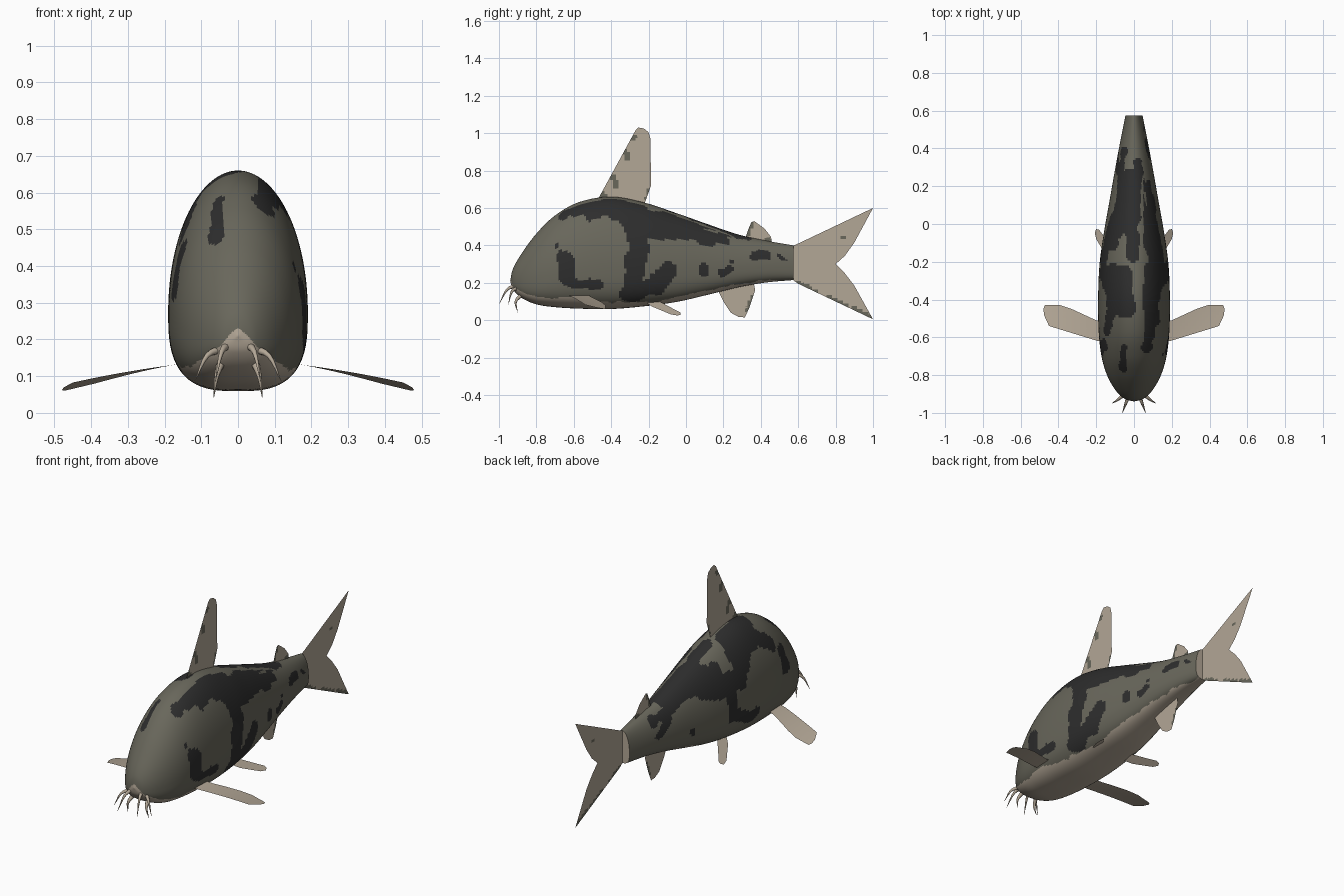
import bpy, bmesh, math
from mathutils import Vector, noise

if "Cube" in bpy.data.objects:
    bpy.data.objects.remove(bpy.data.objects["Cube"])


def material(name, rgb):
    m = bpy.data.materials.new(name)
    m.diffuse_color = (*rgb, 1)
    m.use_nodes = True
    m.node_tree.nodes["Principled BSDF"].inputs["Base Color"].default_value = m.diffuse_color
    return m


MATS = [material("olive_skin", (0.14, 0.135, 0.105)),
        material("dark_patch", (0.026, 0.026, 0.026)),
        material("tan_belly", (0.45, 0.385, 0.305))]
OLIVE, DARK, TAN = range(3)


def finish(bm, name):
    me = bpy.data.meshes.new(name)
    bm.to_mesh(me)
    bm.free()
    for m in MATS:
        me.materials.append(m)
    ob = bpy.data.objects.new(name, me)
    bpy.context.collection.objects.link(ob)
    return ob


def inside(p, strokes):
    """True when the 2D point lies in any brush stroke (path points, radius)."""
    for path, r in strokes:
        pts = [Vector(q) for q in path]
        for a, b in zip(pts, pts[1:] or pts):
            d = b - a
            t = max(0, min(1, (p - a).dot(d) / max(d.length_squared, 1e-9)))
            if (a + d * t - p).length < r:
                return True
    return False


# Brush strokes for the skin pattern: flanks in (y, z), back in (x, y)
RIGHT = [([(-.60, .59), (-.42, .615), (-.25, .60)], .028),
         ([(-.38, .60), (-.29, .56), (-.25, .46)], .065),
         ([(-.25, .50), (-.27, .32), (-.28, .17)], .055),
         ([(-.30, .15), (-.16, .18), (-.10, .27)], .05),
         ([(-.20, .56), (-.02, .50), (.13, .43)], .035),
         ([(-.1, .57), (.1, .51), (.44, .425)], .022),
         ([(-.65, .32), (-.63, .23)], .045), ([(-.63, .20), (-.47, .18)], .025),
         ([(.10, .26)], .03), ([(.19, .255), (.24, .265)], .018),
         ([(.37, .34), (.43, .34)], .024), ([(.52, .35), (.58, .35)], .033),
         ([(.25, .30)], .014), ([(-.69, .40)], .012)]
LEFT = [([(-.34, .62), (-.48, .56), (-.56, .50)], .04),
        ([(-.64, .44), (-.66, .34)], .035),
        ([(-.25, .42), (-.12, .42), (.0, .45)], .06),
        ([(-.16, .40), (-.18, .24), (-.36, .18)], .04),
        ([(-.05, .52), (.15, .46), (.32, .42)], .04),
        ([(.28, .38), (.36, .32)], .025), ([(.12, .25)], .02)]
BACK = [([(-.03, .22), (-.03, .04)], .07), ([(-.01, .04), (-.01, -.17)], .035),
        ([(-.09, .08), (-.12, -.1)], .035), ([(-.09, -.29), (-.07, -.41)], .08),
        ([(.09, .2), (.13, .0), (.13, -.27)], .03),
        ([(.11, -.3), (.09, -.4), (.10, -.52)], .025),
        ([(.07, -.64)], .037), ([(-.05, -.66), (-.05, -.76)], .02),
        ([(-.06, .38)], .026), ([(.025, .33), (.03, .27)], .022)]

# Body stations: y, half width, bottom z, top z
STATIONS = [(-.94, 0, .21, .21), (-.925, .05, .165, .275), (-.88, .098, .12, .355),
            (-.80, .143, .085, .463), (-.70, .172, .07, .56), (-.57, .187, .062, .632),
            (-.40, .19, .06, .66), (-.22, .183, .075, .628), (-.05, .16, .098, .572),
            (.12, .13, .137, .512), (.28, .102, .176, .458), (.43, .074, .202, .425),
            (.575, .045, .215, .40)]


def smooth_path(rows, steps):
    rows = [Vector(r) for r in rows]
    ext = [rows[0] * 2 - rows[1]] + rows + [rows[-1] * 2 - rows[-2]]
    out = []
    for a, b, c, d in zip(ext, ext[1:], ext[2:], ext[3:]):
        for k in range(steps):
            t = k / steps
            out.append(.5 * (2 * b + (c - a) * t + (2 * a - 5 * b + 4 * c - d) * t * t
                             + (3 * b - a - 3 * c + d) * t ** 3))
    return out + [rows[-1]]


def belly_line(x, y):
    """Height below which the skin is pale."""
    pts = [(-1, .125), (-.6, .12), (-.4, .095), (-.15, .10), (.0, .135), (.15, .17),
           (.4, .212), (.6, .225)]
    for (a, za), (b, zb) in zip(pts, pts[1:]):
        if y <= b:
            z = za + (zb - za) * (y - a) / (b - a)
            break
    return max(z, .225 - .8 * abs(x)) if y < -.75 else z


def body_colour(p):
    w = p + noise.noise_vector(p * 11) * .022
    if p.z < belly_line(p.x, p.y) + .012 * noise.noise(p * 22):
        return TAN
    flank = RIGHT if p.x > 0 else LEFT
    if abs(p.x) > .05 and inside(Vector((w.y, w.z)), flank):
        return DARK
    back_height = .52 - .25 * max(0, p.y + .1)
    if p.z > min(back_height, .47) - .04 and inside(Vector((w.x, w.y)), BACK):
        return DARK
    return OLIVE


# Body: lofted rings, rounded above and boxier below
SEG = 128
bm = bmesh.new()
rings = []
for y, w, zb, zt in smooth_path(STATIONS, 13)[1:]:
    c = zb + (zt - zb) * .36
    ring = []
    for i in range(SEG):
        a = 2 * math.pi * i / SEG
        ca, sa = math.cos(a), math.sin(a)
        e, h = (1, zt - c) if sa >= 0 else (2 / 2.9, c - zb)
        ring.append(bm.verts.new((w * math.copysign(abs(ca) ** e, ca), y,
                                  c + h * math.copysign(abs(sa) ** e, sa))))
    rings.append(ring)
for r, s in zip(rings, rings[1:]):
    for i in range(SEG):
        j = (i + 1) % SEG
        bm.faces.new((r[i], r[j], s[j], s[i]))
tip = bm.verts.new((0, -.94, .21))
for i in range(SEG):
    bm.faces.new((tip, rings[0][(i + 1) % SEG], rings[0][i]))
for f in bm.faces:
    f.smooth = True
    f.material_index = body_colour(f.calc_center_median())
cap = bm.faces.new(rings[-1])
cap.material_index = TAN
bmesh.ops.recalc_face_normals(bm, faces=bm.faces[:])
body = finish(bm, "body")
bpy.context.view_layer.objects.active = body
body.select_set(True)
bpy.ops.object.shade_smooth_by_angle()


def fin(name, outline, place, spots=()):
    """Thin sheet fin from a 2D outline, cut into a grid so spots can be painted."""
    bm = bmesh.new()
    bm.faces.new([bm.verts.new((u, v, 0)) for u, v in outline])
    bmesh.ops.triangulate(bm, faces=bm.faces[:])
    for axis in (0, 1):
        vals = [q[axis] for q in outline]
        for k in range(math.ceil(min(vals) / .015), math.floor(max(vals) / .015) + 1):
            co, no = Vector((0, 0, 0)), Vector((0, 0, 0))
            co[axis], no[axis] = k * .015, 1
            bmesh.ops.bisect_plane(bm, geom=bm.verts[:] + bm.edges[:] + bm.faces[:],
                                   plane_co=co, plane_no=no)
    for f in bm.faces:
        c = f.calc_center_median().xy
        f.material_index = OLIVE if inside(c, spots) else TAN
    for v in bm.verts:
        v.co = place(v.co.x, v.co.y)
    return finish(bm, name)


def upright(u, v):
    return Vector((0, u, v))


# Middle fins
fin("dorsal_fin", [(-.48, .63), (-.27, 1.015), (-.255, 1.03), (-.225, 1.025), (-.2, 1.005),
                   (-.19, .97), (-.187, .72), (-.23, .60)], upright,
    [([(-.325, .90), (-.31, .87)], .016), ([(-.39, .77), (-.375, .72)], .014),
     ([(-.28, .98)], .018), ([(-.45, .66)], .025), ([(-.19, .70), (-.21, .65)], .012)])
fin("tail_fin", [(.565, .395), (.60, .41), (1.0, .60), (.90, .415), (.85, .345), (.80, .30),
                 (.85, .25), (.90, .185), (1.0, .005), (.60, .195), (.565, .22)], upright,
    [([(.60, .2), (.70, .15)], .012), ([(.76, .125), (.86, .075)], .014),
     ([(.90, .055), (.99, .01)], .016), ([(.84, .44)], .009)])
fin("rear_back_fin", [(.31, .42), (.335, .49), (.35, .525), (.365, .53), (.42, .49),
                      (.455, .445), (.46, .40)], upright,
    [([(.325, .45), (.345, .51)], .013), ([(.44, .43)], .016)])
fin("underside_fin", [(.16, .18), (.20, .10), (.24, .04), (.28, .018), (.315, .015),
                      (.34, .07), (.37, .16), (.36, .21), (.25, .20)], upright,
    [([(.33, .06), (.36, .13)], .012)])

# Paired fins and whiskers
WHISKERS = [[(.025, -.90, .185), (.045, -.955, .165), (.062, -1.0, .085)],
            [(.04, -.89, .175), (.085, -.93, .155), (.118, -.95, .085)],
            [(.045, -.875, .14), (.058, -.91, .10), (.066, -.90, .042)]]
for side, s in (("right", 1), ("left", -1)):
    fin(side + "_pectoral_fin",
        [(.16, -.625), (.20, -.617), (.45, -.54), (.475, -.485), (.48, -.45), (.472, -.43),
         (.39, -.43), (.33, -.45), (.20, -.51), (.16, -.52)],
        lambda u, v: Vector((s * u, v, .13 - .13 * (u - .18) - .57 * (v + .62) * (u - .18))))
    fin(side + "_pelvic_fin",
        [(.10, -.22), (.14, -.18), (.20, -.08), (.208, -.045), (.20, -.027), (.185, -.03),
         (.155, -.07), (.10, -.14)],
        lambda u, v: Vector((s * u, v, .093 - .69 * (u - .11))))
    for n, pts in enumerate(WHISKERS):
        cu = bpy.data.curves.new("whisker", 'CURVE')
        cu.dimensions = '3D'
        cu.bevel_depth = .013
        cu.bevel_resolution = 2
        path = smooth_path(pts, 4)
        sp = cu.splines.new('POLY')
        sp.points.add(len(path) - 1)
        for k, (pt, q) in enumerate(zip(sp.points, path)):
            pt.co = (s * q.x, q.y, q.z, 1)
            pt.radius = 1 - .95 * k / (len(path) - 1)
        cu.materials.append(MATS[TAN])
        bpy.context.collection.objects.link(
            bpy.data.objects.new(f"{side}_whisker_{n + 1}", cu))
